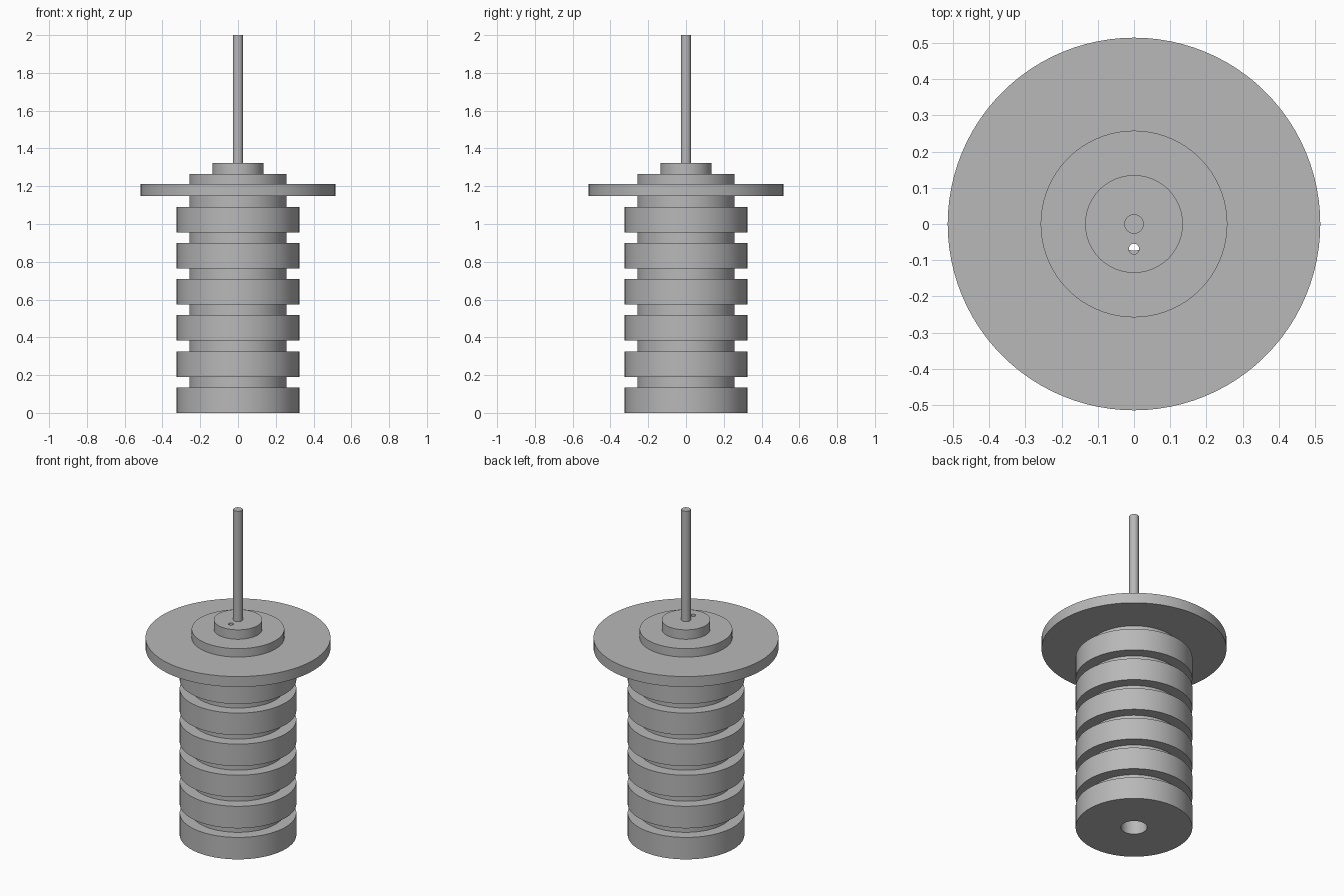
import bpy
import bmesh
import math
from mathutils import Vector

cube = bpy.data.objects.get("Cube")
if cube:
    bpy.data.objects.remove(cube, do_unlink=True)

metal = bpy.data.materials.new("grey_metal")
metal.use_nodes = True
GREY = (0.48, 0.48, 0.48, 1.0)
metal.diffuse_color = GREY
for node in metal.node_tree.nodes:
    if node.type == "BSDF_PRINCIPLED":
        node.inputs["Base Color"].default_value = GREY


def lathe(name, profile, segments=96, closed=False):
    """Spin a list of (radius, height) points around the z axis."""
    bm = bmesh.new()
    verts = [bm.verts.new((r, 0, z)) for r, z in profile]
    pairs = list(zip(verts, verts[1:]))
    if closed:
        pairs.append((verts[-1], verts[0]))
    edges = [bm.edges.new(p) for p in pairs]
    bmesh.ops.spin(bm, geom=verts + edges, cent=(0, 0, 0), axis=(0, 0, 1),
                   angle=math.tau, steps=segments, use_merge=True)
    bmesh.ops.remove_doubles(bm, verts=bm.verts, dist=1e-5)
    bmesh.ops.recalc_face_normals(bm, faces=bm.faces)
    mesh = bpy.data.meshes.new(name)
    bm.to_mesh(mesh)
    bm.free()
    mesh.materials.append(metal)
    obj = bpy.data.objects.new(name, mesh)
    bpy.context.collection.objects.link(obj)
    return obj


def cylinder(name, radius, bottom, top, segments=96):
    return lathe(name, [(0, bottom), (radius, bottom), (radius, top), (0, top)], segments)


def smooth(obj):
    bpy.ops.object.select_all(action="DESELECT")
    obj.select_set(True)
    bpy.context.view_layer.objects.active = obj
    bpy.ops.object.shade_smooth_by_angle(angle=math.radians(30))


BORE, CORE, RIB, FLANGE = 0.073, 0.258, 0.325, 0.515
CORE_TOP, CAP_TOP = 1.264, 1.322

# Hollow finned body with its mounting flange
profile = [(BORE, 0)]
for i in range(6):
    z = i * 0.191
    if i:
        profile.append((CORE, z))
    profile += [(RIB, z), (RIB, z + 0.135), (CORE, z + 0.135)]
profile += [(CORE, 1.148), (FLANGE, 1.148), (FLANGE, 1.212), (CORE, 1.212),
            (CORE, CORE_TOP), (BORE, CORE_TOP)]
smooth(lathe("finned_body", profile, closed=True))

# Cap closing the bore, pierced by a small vent
cap = cylinder("top_cap", 0.135, CORE_TOP, CAP_TOP)
drill = cylinder("vent_cutter", 0.0145, CORE_TOP - 0.05, CAP_TOP + 0.05, 32)
drill.location = Vector((0, -0.069, 0))
drill.hide_render = True
cut = cap.modifiers.new("vent", "BOOLEAN")
cut.operation = "DIFFERENCE"
cut.solver = "EXACT"
cut.object = drill
bpy.context.view_layer.update()
bpy.context.view_layer.objects.active = cap
bpy.ops.object.modifier_apply(modifier=cut.name)
bpy.data.objects.remove(drill, do_unlink=True)
smooth(cap)

# Thin central rod
smooth(cylinder("centre_rod", 0.027, CAP_TOP, 2.0, 48))
